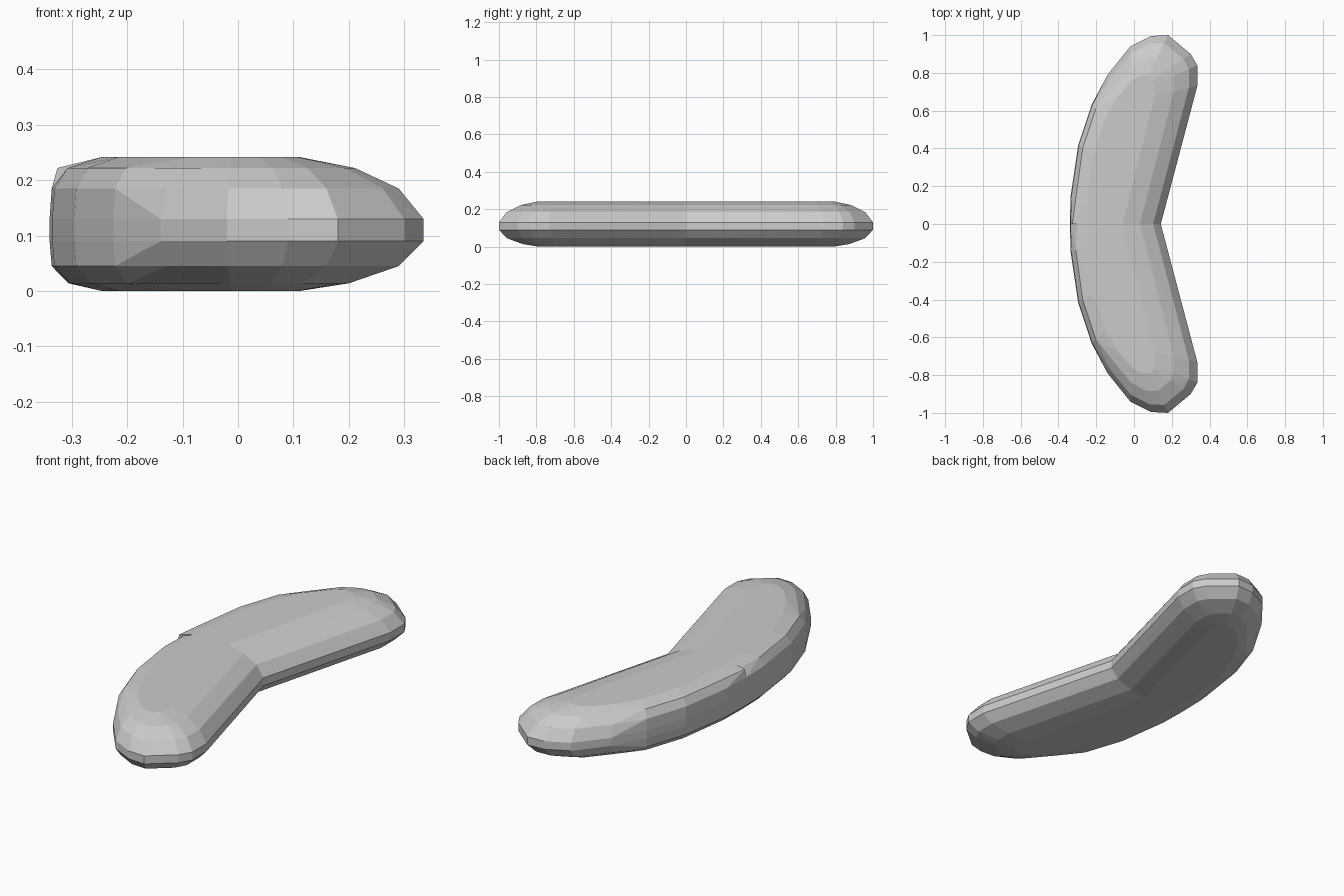
import bpy
import bmesh

if "Cube" in bpy.data.objects:
    bpy.data.objects.remove(bpy.data.objects["Cube"])

# Half outline at the widest height, from outer seam around the tip to inner seam
WIDE = [(-0.34, 0), (-0.335, 0.15), (-0.295, 0.42), (-0.225, 0.63), (-0.14, 0.79),
        (-0.02, 0.94), (0.09, 0.995), (0.18, 1.0), (0.30, 0.90), (0.335, 0.84),
        (0.335, 0.73), (0.142, 0)]
# Matching outline of the flat top and bottom
FLAT = [(-0.245, 0), (-0.245, 0.12), (-0.215, 0.37), (-0.15, 0.56), (-0.08, 0.68),
        (-0.01, 0.76), (0.04, 0.79), (0.08, 0.79), (0.105, 0.77), (0.11, 0.74),
        (0.11, 0.68), (-0.06, 0)]
# Height and inset amount: 0 is the wide outline, 1 is the flat one
LEVELS = [(0, 1), (0.014, 0.6), (0.045, 0.2), (0.09, 0), (0.13, 0),
          (0.185, 0.2), (0.222, 0.55), (0.242, 1)]


def make_arm(name, side, top_bevel):
    """Faceted convex arm; the outer wall is steeper than the inner edge."""
    bm = bmesh.new()
    for z, k in LEVELS:
        for i, ((wx, wy), (fx, fy)) in enumerate(zip(WIDE, FLAT)):
            t = k * k if i < 4 else k
            if i == 0 and 0.2 < z < 0.24:
                t = top_bevel
            bm.verts.new((wx + (fx - wx) * t, side * (wy + (fy - wy) * t), z))
    result = bmesh.ops.convex_hull(bm, input=bm.verts[:])
    unused = {g for g in result["geom_interior"] + result["geom_unused"]
              if isinstance(g, bmesh.types.BMVert)}
    bmesh.ops.delete(bm, geom=list(unused), context='VERTS')
    bmesh.ops.dissolve_limit(bm, angle_limit=0.02, verts=bm.verts[:], edges=bm.edges[:])
    bmesh.ops.recalc_face_normals(bm, faces=bm.faces[:])
    mesh = bpy.data.meshes.new(name)
    bm.to_mesh(mesh)
    bm.free()
    obj = bpy.data.objects.new(name, mesh)
    bpy.context.collection.objects.link(obj)
    return obj


# Two arms meet at a bend; the back one has a sharper outer corner at the seam
make_arm("back_arm", 1, 0.15)
make_arm("front_arm", -1, 0.4)
